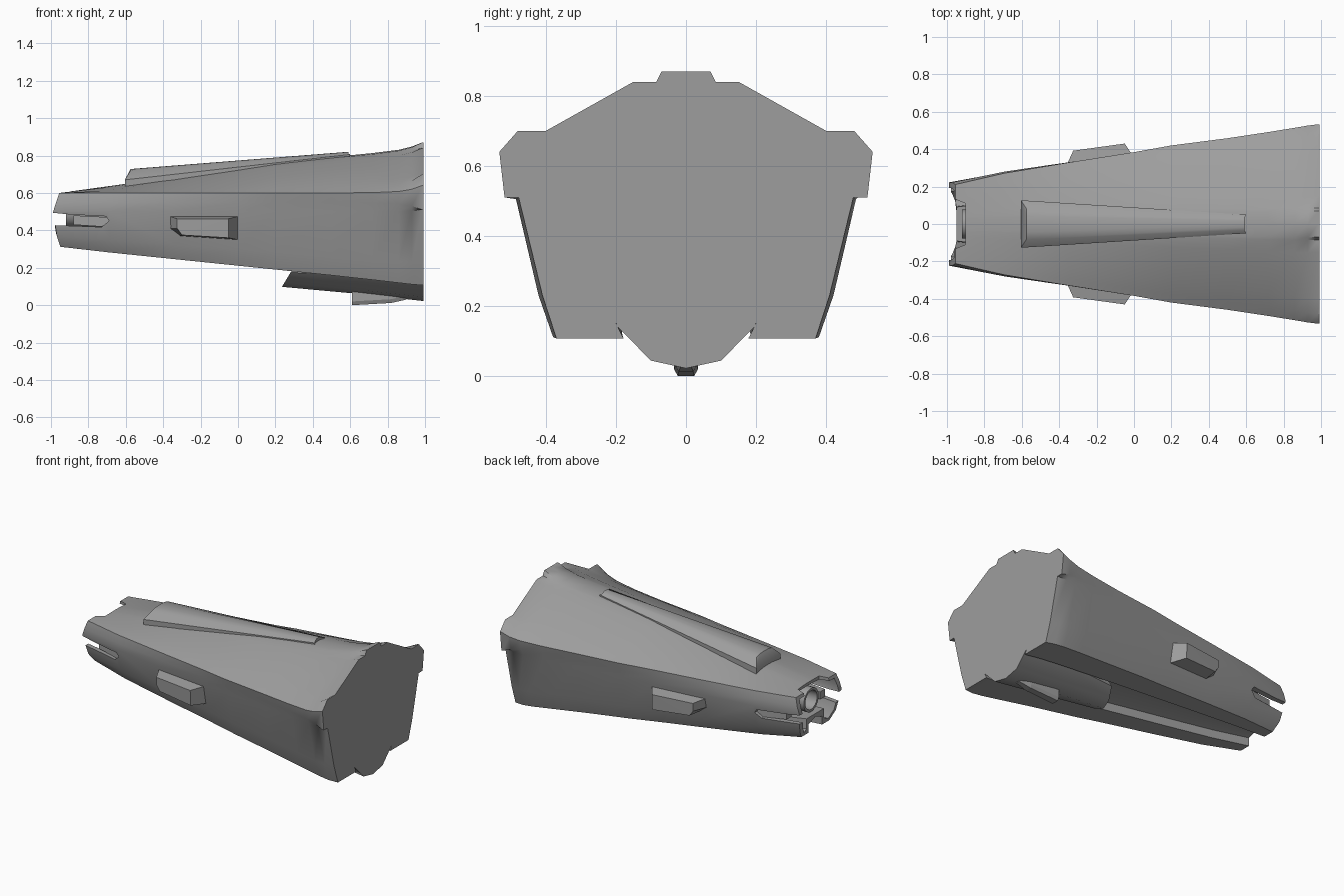
import bpy, bmesh, math

if "Cube" in bpy.data.objects:
    bpy.data.objects.remove(bpy.data.objects["Cube"])

grey = bpy.data.materials.new("mid_grey")
grey.diffuse_color = (.34, .34, .34, 1)
grey.use_nodes = True
grey.node_tree.nodes["Principled BSDF"].inputs["Base Color"].default_value = grey.diffuse_color


def loft(name, rings, smooth=True):
    """Skin a list of equal-length point rings and cap both ends."""
    bm = bmesh.new()
    vr = [[bm.verts.new(p) for p in r] for r in rings]
    n = len(vr[0])
    for a, b in zip(vr, vr[1:]):
        for i in range(n):
            j = (i + 1) % n
            bm.faces.new((a[i], a[j], b[j], b[i]))
    caps = [bm.faces.new(vr[0]), bm.faces.new(vr[-1])]
    bm.normal_update()
    bmesh.ops.triangulate(bm, faces=caps, ngon_method='EAR_CLIP')
    bmesh.ops.recalc_face_normals(bm, faces=bm.faces)
    me = bpy.data.meshes.new(name)
    bm.to_mesh(me)
    bm.free()
    me.materials.append(grey)
    ob = bpy.data.objects.new(name, me)
    bpy.context.collection.objects.link(ob)
    if smooth:
        bpy.ops.object.select_all(action='DESELECT')
        ob.select_set(True)
        bpy.context.view_layer.objects.active = ob
        bpy.ops.object.shade_smooth_by_angle(angle=math.radians(40))
    return ob


def mirrored(half):
    """Half profile (first and last on the centre line) -> full ring."""
    return half + [(-y, z) for y, z in half[-2:0:-1]]


def lerp_table(x, table):
    for (x0, a), (x1, b) in zip(table, table[1:]):
        if x <= x1:
            return a + (b - a) * (x - x0) / (x1 - x0)
    return table[-1][1]


WIDTH = [(-1, .22), (-.69, .285), (-.35, .338), (0, .388), (.2, .42), (.55, .465), (1, .53)]
TOP = [(-1, .6), (-.95, .6), (.2, .761), (.55, .797), (1, .832)]
REAR = [(0, .87), (.07, .87), (.085, .84), (.15, .84), (.4, .7), (.48, .7), (.533, .64),
        (.518, .51), (.478, .51), (.41, .23), (.37, .107), (.178, .107), (.2, .15), (0, .16)]
ARCH = [(0, 1), (.14, .97), (.17, .955), (.3, .86), (.75, .35), (.9, .14), (1, 0)]


def hull_half(x, blend=0, cavity=False):
    w, zt = lerp_table(x, WIDTH), lerp_table(x, TOP)
    zb = .31 - (x + .96) * .103
    k = max(0, min(1, (.2 - x) / 1.2))      # rounder walls toward the nose
    pts = [(w * u * (1 - .06 * k), .6 + (zt - .6) * f) for u, f in ARCH]
    wall = lambda z: w - .27 * (.6 - z)
    zm = zb + (.5 - zb) * .3
    b = wall(zb)
    pts += [(wall(.55) + .012 * k, .55), (wall(.5) + .026 * k, .5),
            (wall(zm) + .012 + .015 * k, zm), (b, zb)]
    if cavity:
        pts = [(y * .86, .465 + (z - .465) * .86) for y, z in pts]
        pts += [(b * .64, zb + .035), (b * .62, zb + .1), (0, zb + .1)]
    else:
        pts += [(b * .49, zb), (b * .49, zb + .055), (0, zb + .08)]
    return [(a + (c - a) * blend, e + (d - e) * blend) for (a, e), (c, d) in zip(pts, REAR)]


def hull_ring(x, blend=0, cavity=False, chevron=False):
    out = []
    for y, z in mirrored(hull_half(x, blend, cavity)):
        px = -1 + abs(z - .465) * .33 if chevron else x
        if chevron and z < .43 and abs(y) < .1:
            px = -.95
        out.append((px, y, z))
    return out


# Hull: hollow nose, tapered body, flared rear lip
rings = [hull_ring(-.68, 0, True), hull_ring(-.98, 0, True, True), hull_ring(-.98, 0, False, True)]
rings += [hull_ring(x) for x in (-.69, -.35, 0, .2, .5)]
rings += [hull_ring(.72, .05), hull_ring(.86, .2), hull_ring(.93, .5),
          hull_ring(.985, 1), hull_ring(.993, 1)]
hull = loft("hull", rings)

# Side slots and top notch cut in the nose
slot = [(-1.1, .505), (-.9, .485), (-.705, .475), (-.69, .45), (-.73, .418), (-1.1, .432)]
slot_cutter = loft("slot_cutter", [[(x, y, z) for x, z in slot] for y in (-.5, .5)], False)
notch = [(-1.1, -.13), (-.95, -.13), (-.9, -.11), (-.9, .11), (-.95, .13), (-1.1, .13)]
notch_cutter = loft("notch_cutter", [[(x, y, z) for x, y in notch] for z in (.53, .75)], False)
for cutter in (slot_cutter, notch_cutter):
    m = hull.modifiers.new(cutter.name, 'BOOLEAN')
    m.operation, m.solver, m.object = 'DIFFERENCE', 'EXACT', cutter
    cutter.hide_render = True
    bpy.context.view_layer.objects.active = hull
    bpy.ops.object.modifier_apply(modifier=m.name)
    bpy.data.objects.remove(cutter)


# Nose tube
def circle(x, r):
    return [(x, r * math.cos(a * math.tau / 24), .495 + r * math.sin(a * math.tau / 24)) for a in range(24)]


loft("nose_tube", [circle(-.67, .078), circle(-.92, .078), circle(-.92, .062), circle(-.75, .062)])


# Raised spine plate on top
def spine(x0, w, zt, z0, x1):
    half = [(0, zt), (w * .35, zt - .001), (w * .65, zt - .01), (w, z0), (w, z0 - .1), (0, z0 - .1)]
    return [(x1 if z > z0 + .001 else x0, y, z) for y, z in mirrored(half)]


loft("spine_plate", [spine(-.605, .127, .728, .67, -.575), spine(.6, .05, .82, .806, .59)])

for s, side in ((1, "left"), (-1, "right")):
    # Side pods
    base = [(-.365, .475), (0, .475), (0, .35), (-.31, .37), (-.365, .41)]
    face = [(-.325, .462, .392), (-.05, .462, .43), (-.05, .36, .425), (-.3, .375, .392), (-.325, .41, .39)]
    loft("side_pod_" + side, [
        [(x, s * .25, z) for x, z in base],
        [(x, s * (lerp_table(x, WIDTH) - .25 * (.6 - z)), z) for x, z in base],
        [(x, s * y, z) for x, z, y in face]], False)
    # Filler blocks inside the nose slots
    prof = [(-.88, .48), (-.69, .47), (-.69, .44), (-.73, .42), (-.88, .43)]
    loft("slot_block_" + side, [
        [(x, s * .15, z) for x, z in prof],
        [(x, s * (lerp_table(x, WIDTH) - .045), z) for x, z in prof]], False)


# Rounded belly fairing in the keel channel
def belly(x, w, low, high, lean=0):
    half = [(0, low), (w * .5, low + .022), (w, high), (w * .9, high + .07), (0, high + .1)]
    return [(x + lean * (z - low), y, z) for y, z in mirrored(half)]


loft("belly_fairing", [belly(.235, .13, .098, .175, .6), belly(.65, .18, .06, .16),
                       belly(.993, .2, .022, .145)])


# Small keel fin
def fin(x, w, z):
    return [(x, -w, .1), (x, -w, z + .02), (x, -w * .7, z), (x, w * .7, z), (x, w, z + .02), (x, w, .1)]


loft("keel_fin", [fin(.61, .034, 0), fin(.82, .03, .012), fin(.9, .02, .03)], False)
